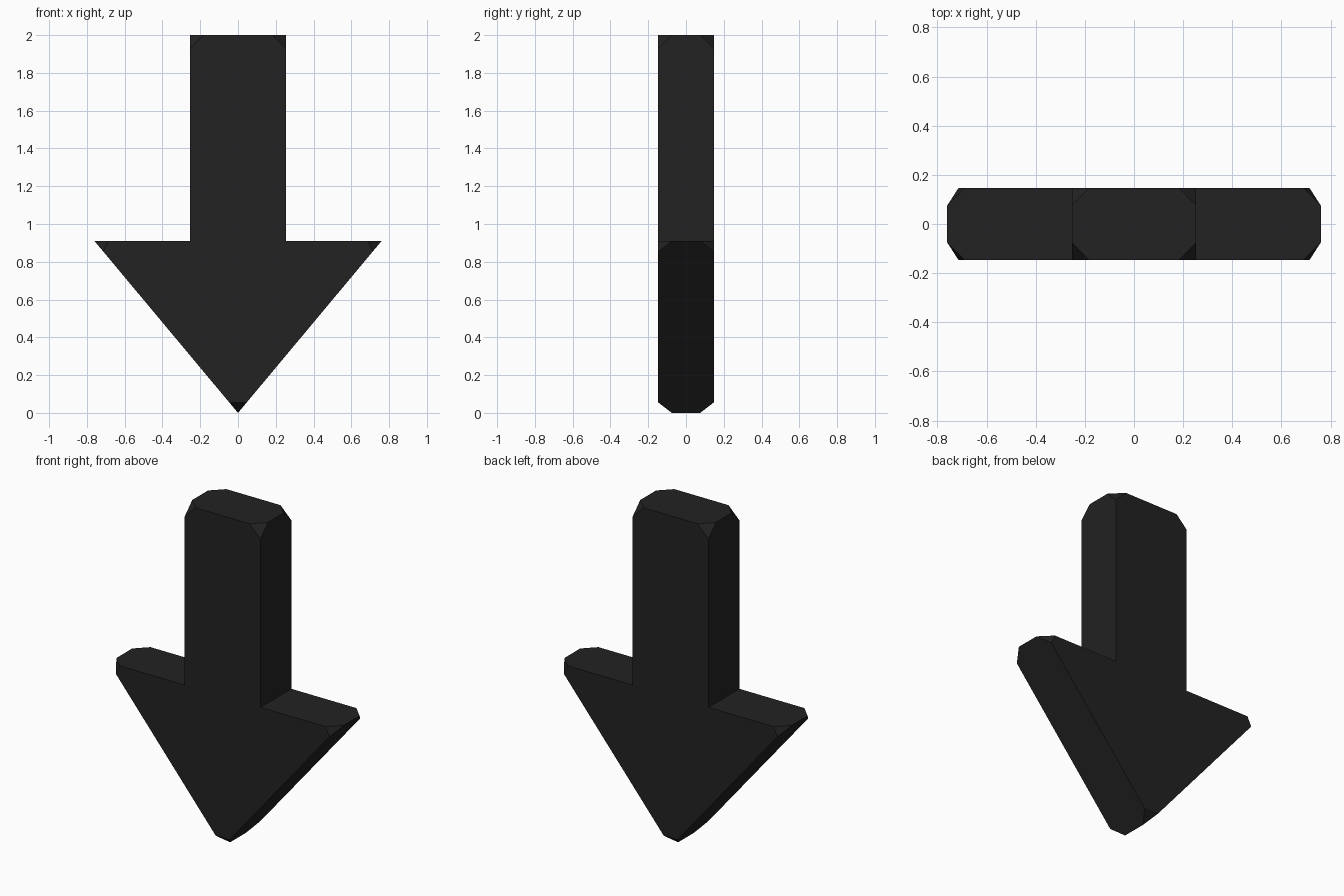
import bpy
import bmesh
from mathutils import Vector

cube = bpy.data.objects.get("Cube")
if cube:
    bpy.data.objects.remove(cube, do_unlink=True)

HALF_DEPTH = 0.147
SHAFT = 0.253
HEAD = 0.76
SHOULDER = 0.91
TOP = 2.0
CORNER_CUT = 0.072

# Single dark material
black = bpy.data.materials.new("charcoal_black")
black.use_nodes = True
colour = (0.016, 0.016, 0.016, 1.0)
black.diffuse_color = colour
black.node_tree.nodes["Principled BSDF"].inputs["Base Color"].default_value = colour

# Arrow outline: one half from the tip upward, then mirrored
half = [(HEAD, SHOULDER), (SHAFT, SHOULDER), (SHAFT, TOP)]
outline = [(0, 0)] + half + [(-x, z) for x, z in reversed(half)]

bm = bmesh.new()
front = bm.faces.new([bm.verts.new((x, -HALF_DEPTH, z)) for x, z in outline])
extruded = bmesh.ops.extrude_face_region(bm, geom=[front], use_keep_orig=True)
back_verts = [g for g in extruded["geom"] if isinstance(g, bmesh.types.BMVert)]
bmesh.ops.translate(bm, verts=back_verts, vec=Vector((0, 2 * HALF_DEPTH, 0)))
bmesh.ops.recalc_face_normals(bm, faces=bm.faces[:])

# Clip every outer corner, leaving the inner shoulder corners sharp
def is_inner(v):
    return abs(abs(v.co.x) - SHAFT) < 0.001 and abs(v.co.z - SHOULDER) < 0.001

corners = [v for v in bm.verts if not is_inner(v)]
bmesh.ops.bevel(bm, geom=corners, offset=CORNER_CUT, offset_type='OFFSET',
                segments=1, profile=0.5, affect='VERTICES')
bmesh.ops.recalc_face_normals(bm, faces=bm.faces[:])

mesh = bpy.data.meshes.new("down_arrow")
bm.to_mesh(mesh)
bm.free()
mesh.materials.append(black)
arrow = bpy.data.objects.new("down_arrow", mesh)
bpy.context.collection.objects.link(arrow)
